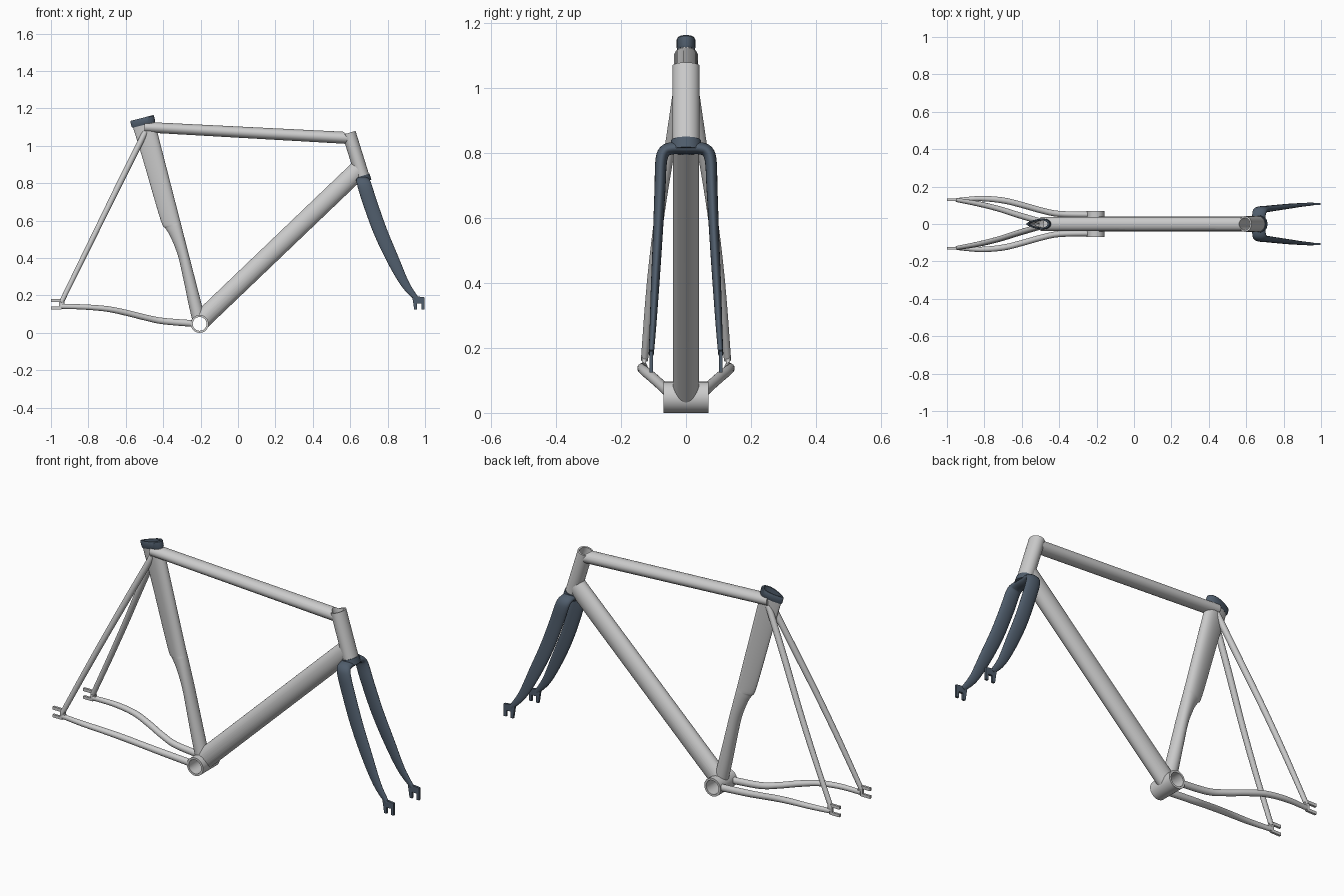
import bpy, bmesh, math
from mathutils import Vector as V

if "Cube" in bpy.data.objects:
    bpy.data.objects.remove(bpy.data.objects["Cube"])

dark = bpy.data.materials.new("dark_carbon")
dark.diffuse_color = (0.08, 0.11, 0.15, 1)
dark.use_nodes = True
dark.node_tree.nodes["Principled BSDF"].inputs["Base Color"].default_value = dark.diffuse_color
N = 32


def finish(name, bm, mat=None):
    bmesh.ops.recalc_face_normals(bm, faces=bm.faces)
    me = bpy.data.meshes.new(name)
    bm.to_mesh(me)
    bm.free()
    ob = bpy.data.objects.new(name, me)
    bpy.context.collection.objects.link(ob)
    if mat:
        me.materials.append(mat)
    return ob


def skin(name, rings, mat=None, closed=False):
    """Join rings of points into a surface, capped or closed on itself."""
    bm = bmesh.new()
    vs = [[bm.verts.new(p) for p in r] for r in rings]
    n = len(vs[0])
    pairs = list(zip(vs, vs[1:])) + ([(vs[-1], vs[0])] if closed else [])
    for a, b in pairs:
        for i in range(n):
            bm.faces.new((a[i], a[(i + 1) % n], b[(i + 1) % n], b[i]))
    if not closed:
        bm.faces.new(vs[0])
        bm.faces.new(vs[-1])
    return finish(name, bm, mat)


def smooth_path(keys, sub):
    """Catmull-Rom through tuples of any length."""
    out = []
    for i in range(len(keys) - 1):
        p0, p1, p2, p3 = (keys[max(0, min(len(keys) - 1, j))] for j in range(i - 1, i + 3))
        for s in range(sub):
            t = s / sub
            out.append([0.5 * (2 * b + (c - a) * t + (2 * a - 5 * b + 4 * c - d) * t * t
                               + (3 * b - a - 3 * c + d) * t ** 3)
                        for a, b, c, d in zip(p0, p1, p2, p3)])
    return out + [list(keys[-1])]


def ellipse(c, t, ref, a, b):
    u = (ref - t * t.dot(ref)).normalized()
    w = t.cross(u)
    return [c + u * a * math.cos(k * math.tau / N) + w * b * math.sin(k * math.tau / N)
            for k in range(N)]


def tube(name, keys, ref=(0, 1, 0), sub=1, mat=None):
    """Keys are (x, y, z, half-size along ref, other half-size)."""
    ks = smooth_path(keys, sub)
    rings = []
    for i, k in enumerate(ks):
        t = V(ks[min(i + 1, len(ks) - 1)][:3]) - V(ks[max(i - 1, 0)][:3])
        rings.append(ellipse(V(k[:3]), t.normalized(), V(ref), k[3], k[4]))
    return skin(name, rings, mat)


def sleeve(name, p, q, ref, a, b, wall, mat=None):
    """Open straight tube with wall thickness."""
    p, q = V(p), V(q)
    t = (q - p).normalized()
    return skin(name, [ellipse(c, t, V(ref), a - w, b - w)
                       for c, w in ((p, 0), (q, 0), (q, wall), (p, wall))], mat, True)


def seat_ring(z, w, hy, k, grow=0):
    """Teardrop section: front height, chord, half width, tail sharpness."""
    front = V((-0.187 - 0.257 * (z - 0.123), 0, z))
    e = V((-0.969, 0, -0.249))
    mid = front + e * w / 2
    out = []
    for i in range(N):
        th = i * math.tau / N
        c = math.cos(th)
        out.append(mid - e * (w / 2 + grow) * c
                   + V((0, (hy + grow) * math.sin(th) * (1 + k * c) / (1 + 0.3 * k), 0)))
    return out


def cut(ob, *cutters):
    bpy.context.view_layer.objects.active = ob
    for c in cutters:
        m = ob.modifiers.new("bore", 'BOOLEAN')
        m.object = c
        m.solver = 'EXACT'
        bpy.ops.object.modifier_apply(modifier=m.name)


def plate(name, pts, y, mat=None, t=0.006):
    return skin(name, [[V((x, y + s * t, z)) for x, z in pts] for s in (-1, 1)], mat)


# Bottom bracket shell and head tube
BB = V((-0.205, 0, 0.048))
Y = V((0, 1, 0))
sleeve("bottom_bracket", BB - Y * 0.07, BB + Y * 0.07, (1, 0, 0), 0.048, 0.048, 0.011)
h_top, h_bot = V((0.593, 0, 1.069)), V((0.668, 0, 0.828))
h_dir = (h_bot - h_top).normalized()
sleeve("head_tube", h_top, h_bot, Y, 0.042, 0.037, 0.009)

# Helper cutters for the hollow bores
bb_bore = tube("bb_bore", [(*(BB - Y * 0.2), 0.037, 0.037), (*(BB + Y * 0.2), 0.037, 0.037)], (1, 0, 0))
head_bore = tube("head_bore", [(*(h_top - h_dir * 0.1), 0.033, 0.028), (*(h_bot + h_dir * 0.0), 0.033, 0.028)])
seat_bore = skin("seat_bore", [seat_ring(z, 0.122, 0.028, 0.4, -0.008) for z in (1.25, 1.03)])

# Main tubes
top = tube("top_tube", [(-0.50, 0, 1.10, 0.037, 0.028), (0.59, 0, 1.042, 0.037, 0.032)])
down = tube("down_tube", [(-0.20, 0, 0.064, 0.040, 0.051), (0.645, 0, 0.872, 0.040, 0.051)])
seat = skin("seat_tube", [seat_ring(*k) for k in smooth_path([
    (1.135, 0.120, 0.027, 0.4), (0.95, 0.111, 0.029, 0.4), (0.63, 0.100, 0.031, 0.35),
    (0.58, 0.086, 0.032, 0.28), (0.53, 0.071, 0.033, 0.2), (0.43, 0.058, 0.034, 0.1),
    (0.30, 0.061, 0.034, 0), (0.18, 0.067, 0.034, 0), (0.06, 0.070, 0.034, 0)], 5)])

# Seat clamp collar
collar = skin("seat_collar", [seat_ring(z, 0.122, 0.026, 0.4, g) for z, g in
                              ((1.127, 0.001), (1.134, 0.004), (1.160, 0.004), (1.164, 0.001))], dark)
cut(top, head_bore, seat_bore)
cut(down, bb_bore, head_bore)
cut(seat, bb_bore, seat_bore)
cut(collar, seat_bore)

# Rear stays and dropouts, both sides
for side, s in (("left", 1), ("right", -1)):
    tube("seat_stay_" + side, [
        (-0.495, s * 0.012, 1.075, 0.016, 0.016), (-0.615, s * 0.047, 0.835, 0.016, 0.016),
        (-0.72, s * 0.080, 0.621, 0.015, 0.015), (-0.83, s * 0.107, 0.397, 0.014, 0.014),
        (-0.945, s * 0.128, 0.163, 0.011, 0.013)], sub=6)
    chain = tube("chain_stay_" + side, [
        (-0.225, s * 0.050, 0.049, 0.016, 0.018), (-0.40, s * 0.054, 0.063, 0.016, 0.017),
        (-0.50, s * 0.074, 0.083, 0.016, 0.016), (-0.60, s * 0.102, 0.108, 0.016, 0.016),
        (-0.70, s * 0.126, 0.128, 0.016, 0.015), (-0.82, s * 0.136, 0.138, 0.014, 0.014),
        (-0.945, s * 0.129, 0.142, 0.010, 0.013)], sub=6)
    cut(chain, bb_bore)
    plate("rear_dropout_" + side, [
        (-1.0, 0.125), (-0.945, 0.125), (-0.925, 0.140), (-0.932, 0.182), (-1.0, 0.182),
        (-1.0, 0.166), (-0.957, 0.166), (-0.957, 0.140), (-1.0, 0.140)], s * 0.129)
    plate("front_dropout_" + side, [
        (0.942, 0.125), (0.957, 0.125), (0.957, 0.158), (0.982, 0.158), (0.982, 0.125),
        (0.998, 0.125), (0.998, 0.190), (0.955, 0.195), (0.930, 0.205)], s * 0.107, dark)

# Fork: one loft from dropout over the crown to the other dropout
half = [(0.668, 0.045, 0.815, 0.036, 0.019), (0.672, 0.068, 0.803, 0.037, 0.019),
        (0.682, 0.077, 0.770, 0.038, 0.018), (0.706, 0.080, 0.695, 0.038, 0.017),
        (0.760, 0.087, 0.545, 0.037, 0.015), (0.826, 0.095, 0.396, 0.033, 0.013),
        (0.893, 0.102, 0.262, 0.023, 0.010), (0.955, 0.107, 0.182, 0.012, 0.008)]
mirror = [(k[0], -k[1], *k[2:]) for k in reversed(half)]
tube("fork", mirror + [(0.667, 0, 0.816, 0.036, 0.019)] + half, (1, 0, 0), 5, dark)

# Crown race under the head tube
p = h_bot - h_dir * 0.012
q = h_bot + h_dir * 0.022
tube("crown_race", [(*p, 0.046, 0.040), (*q, 0.047, 0.041)], mat=dark)

for c in (bb_bore, head_bore, seat_bore):
    bpy.data.objects.remove(c)
bpy.ops.object.select_all(action='SELECT')
bpy.context.view_layer.objects.active = seat
bpy.ops.object.shade_smooth_by_angle(angle=math.radians(35))
